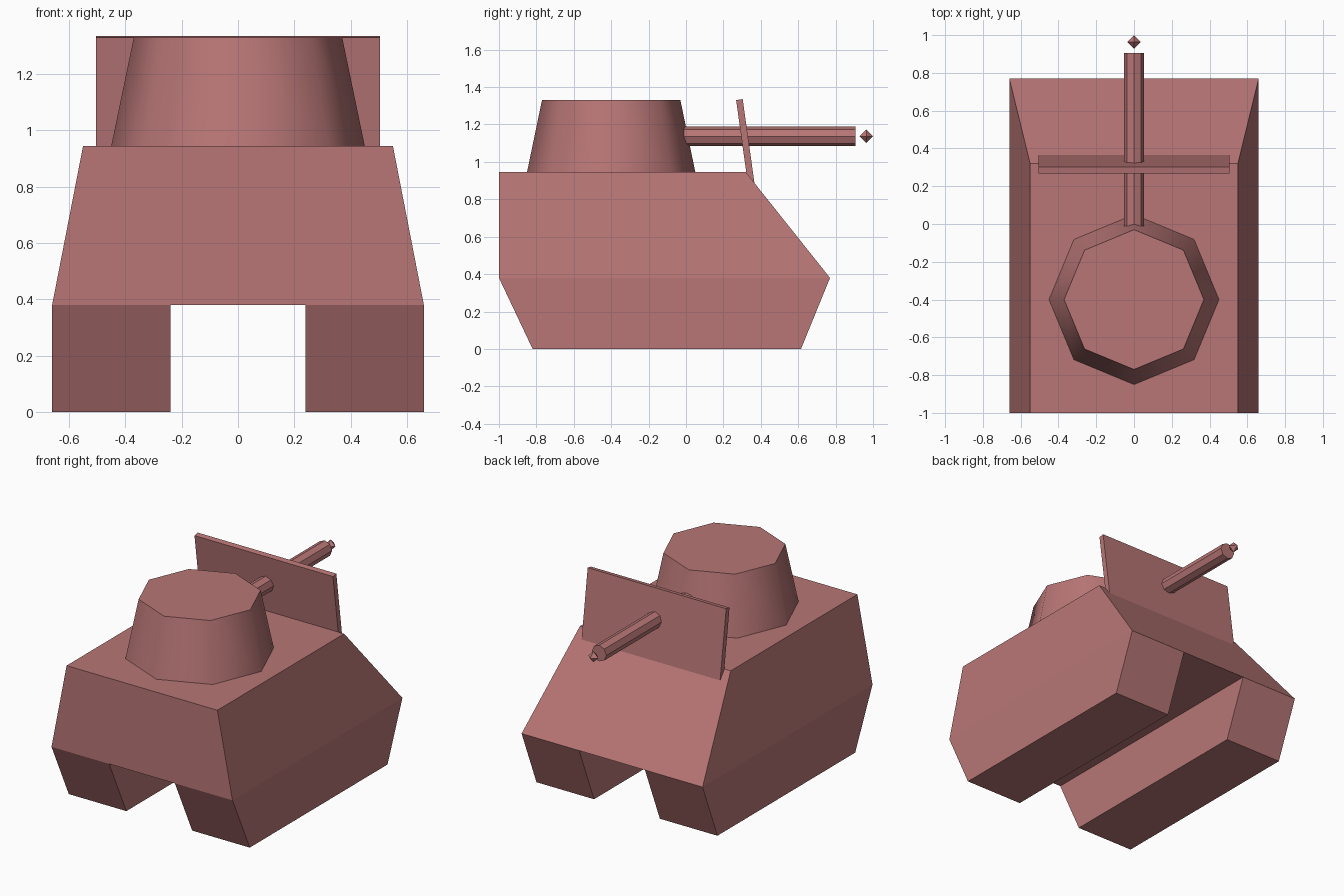
import bpy, bmesh, math
from mathutils import Matrix

if "Cube" in bpy.data.objects:
    bpy.data.objects.remove(bpy.data.objects["Cube"])

paint = bpy.data.materials.new("red_paint")
paint.diffuse_color = (0.48, 0.18, 0.18, 1)
paint.use_nodes = True
paint.node_tree.nodes["Principled BSDF"].inputs["Base Color"].default_value = paint.diffuse_color


def finish(name, bm):
    bmesh.ops.recalc_face_normals(bm, faces=bm.faces[:])
    mesh = bpy.data.meshes.new(name)
    bm.to_mesh(mesh)
    bm.free()
    ob = bpy.data.objects.new(name, mesh)
    bpy.context.collection.objects.link(ob)
    mesh.materials.append(paint)
    return ob


def cone(name, sides, r1, r2, depth, matrix):
    bm = bmesh.new()
    bmesh.ops.create_cone(bm, cap_ends=True, segments=sides, radius1=r1,
                          radius2=r2, depth=depth, matrix=matrix)
    return finish(name, bm)


# Hull: tapered upper body, with the outer strips of its floor extruded into tracks
bm = bmesh.new()
xs = (-0.66, -0.24, 0.24, 0.66)
back = [bm.verts.new((x, -1.0, 0.38)) for x in xs]
nose = [bm.verts.new((x, 0.77, 0.38)) for x in xs]
roof_b = [bm.verts.new((x, -1.0, 0.945)) for x in (-0.55, 0.55)]
roof_f = [bm.verts.new((x, 0.32, 0.945)) for x in (-0.55, 0.55)]
floor = [bm.faces.new((back[i], nose[i], nose[i + 1], back[i + 1])) for i in range(3)]
bm.faces.new(back + roof_b[::-1])
bm.faces.new(nose + roof_f[::-1])
bm.faces.new((roof_b[0], roof_b[1], roof_f[1], roof_f[0]))
for i, j in ((0, 0), (3, 1)):
    bm.faces.new((back[i], nose[i], roof_f[j], roof_b[j]))
tracks = bmesh.ops.extrude_discrete_faces(bm, faces=[floor[0], floor[2]])["faces"]
for f in tracks:
    for v in f.verts:
        v.co.z = 0.0
        v.co.y = -0.82 if v.co.y < 0 else 0.615
finish("hull", bm)

# Turret: eight-sided tapered drum, soft sides and a crisp rim
turret = cone("turret", 8, 0.45, 0.37, 0.385, Matrix.Translation((0, -0.4, 1.1375)))
bpy.context.view_layer.objects.active = turret
turret.select_set(True)
bpy.ops.object.shade_smooth_by_angle(angle=math.radians(50))
turret.select_set(False)

# Gun barrel pointing along +y
cone("gun_barrel", 8, 0.053, 0.053, 0.915,
     Matrix.Translation((0, 0.4475, 1.137)) @ Matrix.Rotation(-math.pi / 2, 4, 'X'))

# Small diamond-shaped shell at the muzzle
bm = bmesh.new()
bmesh.ops.create_uvsphere(bm, u_segments=4, v_segments=2, radius=0.036,
                          matrix=Matrix.Translation((0, 0.964, 1.137)))
finish("shell", bm)

# Leaning gun shield: side profile extruded across the width
bm = bmesh.new()
profile = [(0.268, 1.33), (0.303, 1.336), (0.368, 0.873), (0.333, 0.867)]
face = bm.faces.new([bm.verts.new((-0.505, y, z)) for y, z in profile])
side = bmesh.ops.extrude_face_region(bm, geom=[face], use_keep_orig=True)["geom"]
for v in side:
    if isinstance(v, bmesh.types.BMVert):
        v.co.x = 0.505
finish("gun_shield", bm)
